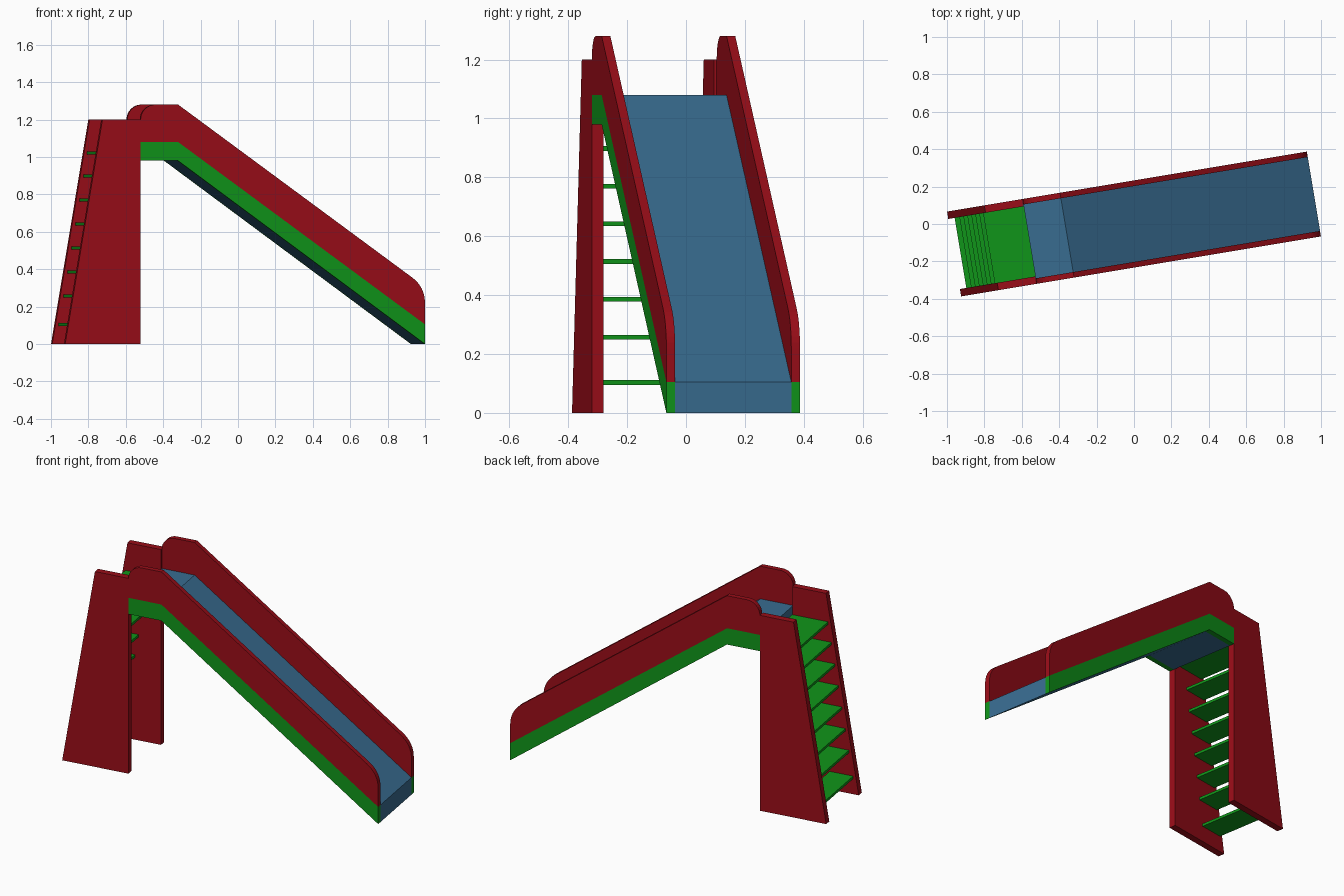
import bpy, bmesh, math

if "Cube" in bpy.data.objects:
    bpy.data.objects.remove(bpy.data.objects["Cube"])

TURN = math.radians(9.46)          # whole slide is turned about z
START, BEND, END = -0.566, -0.363, 0.975
HALF = 0.23                        # half of overall width


def material(name, rgb):
    m = bpy.data.materials.new(name)
    m.diffuse_color = (*rgb, 1)
    m.use_nodes = True
    m.node_tree.nodes["Principled BSDF"].inputs["Base Color"].default_value = m.diffuse_color
    return m


RED = material("red", (0.32, 0.004, 0.009))
GREEN = material("green", (0.005, 0.30, 0.01))
BLUE = material("blue", (0.04, 0.15, 0.28))


def plate(name, profile, v0, v1, mat):
    """Extrude a side profile (length, height) across the width v0..v1."""
    bm = bmesh.new()
    face = bm.faces.new([bm.verts.new((u, v0, z)) for u, z in profile])
    ext = bmesh.ops.extrude_face_region(bm, geom=[face])
    for v in ext["geom"]:
        if isinstance(v, bmesh.types.BMVert):
            v.co.y = v1
    bmesh.ops.recalc_face_normals(bm, faces=bm.faces)
    me = bpy.data.meshes.new(name)
    bm.to_mesh(me)
    bm.free()
    me.materials.append(mat)
    ob = bpy.data.objects.new(name, me)
    ob.rotation_euler.z = TURN
    bpy.context.collection.objects.link(ob)
    return ob


def curve(a, c, b, n=8):
    """Rounded corner from a to b with control point c."""
    return [tuple((1 - t) ** 2 * p + 2 * t * (1 - t) * q + t * t * r
                  for p, q, r in zip(a, c, b))
            for t in (i / n for i in range(n + 1))]


def arc(cx, cz, r, a0, a1, n=8):
    return [(cx + r * math.cos(math.radians(a0 + (a1 - a0) * i / n)),
             cz + r * math.sin(math.radians(a0 + (a1 - a0) * i / n)))
            for i in range(n + 1)]


bed = [(START, 0.98), (BEND, 0.98), (END, 0.0), (END, 0.105), (BEND, 1.08), (START, 1.08)]
guard = ([(START, 1.08), (BEND, 1.08), (END, 0.105)]
         + curve((END, 0.218), (END, 0.305), (0.905, 0.356))
         + [(BEND, 1.28)] + arc(START + 0.08, 1.20, 0.08, 90, 180))
ladder = [(-0.975, 0), (START, 0), (START, 1.20), (-0.773, 1.20)]

# Sliding bed
plate("slide_bed", bed, -0.20, 0.20, BLUE)

# Side rails, guards and ladder panels on both sides
for side, s in (("front", -1), ("back", 1)):
    plate(side + "_lower_rail", bed, s * 0.20, s * HALF, GREEN)
    plate(side + "_guard", guard, s * 0.20, s * HALF, RED)
    plate(side + "_ladder_panel", ladder, s * 0.19, s * HALF, RED)

# Steps; the top one reaches the slide as a platform
for i, z in enumerate((0.103, 0.257, 0.386, 0.514, 0.642, 0.77, 0.898, 1.02)):
    u0 = -0.975 + 0.1683 * z + 0.017
    u1 = START if i == 7 else u0 + 0.145
    t = 0.008
    plate("platform" if i == 7 else f"step_{i + 1}",
          [(u0, z - t), (u1, z - t), (u1, z + t), (u0, z + t)], -0.19, 0.19, GREEN)
